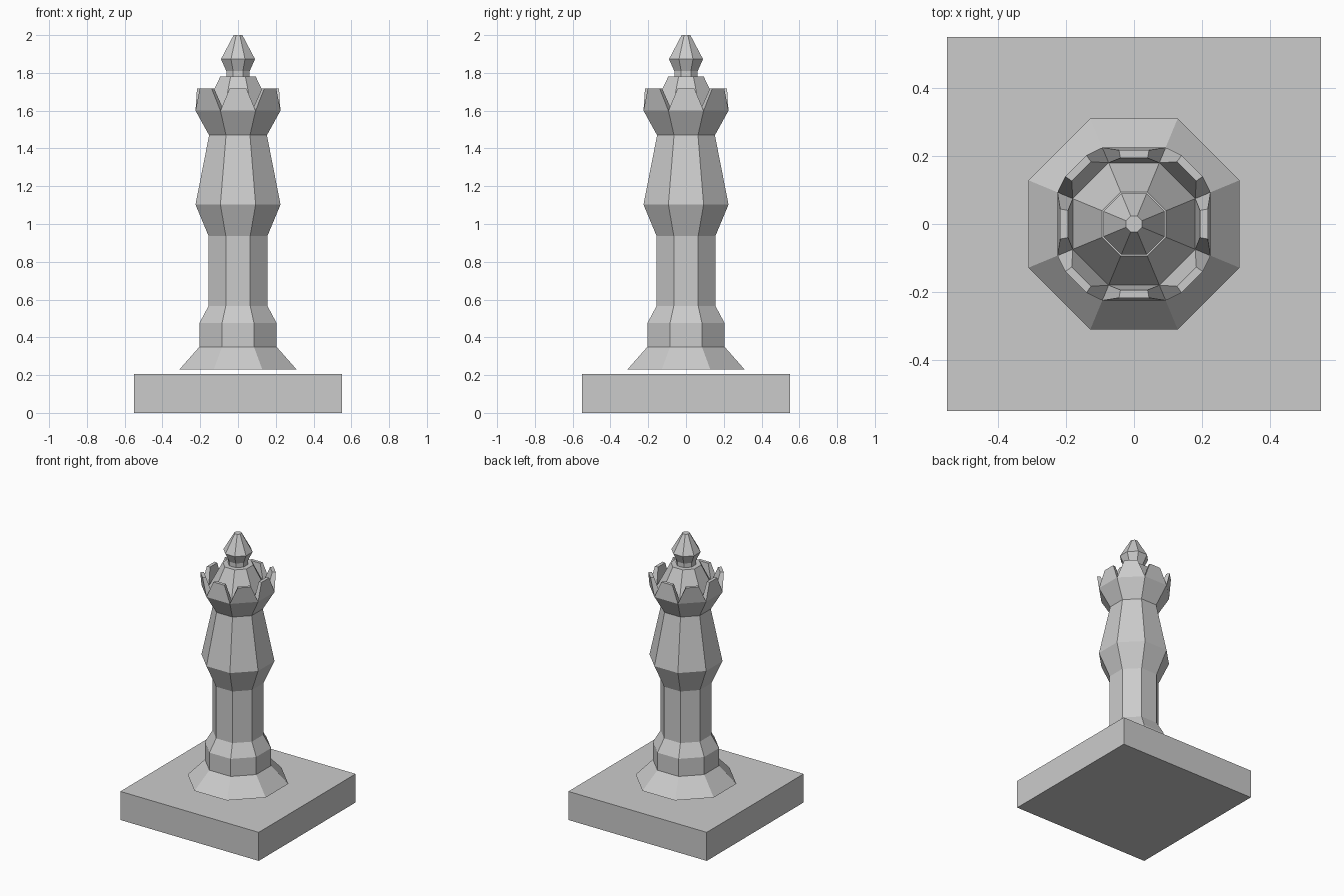
import bpy, bmesh
from math import tan, cos, sin, pi
from mathutils import Matrix

if "Cube" in bpy.data.objects:
    bpy.data.objects.remove(bpy.data.objects["Cube"])

HALF = tan(pi / 8)  # half side of an octagon with apothem 1


def make_object(name, bm):
    bmesh.ops.recalc_face_normals(bm, faces=bm.faces)
    mesh = bpy.data.meshes.new(name)
    bm.to_mesh(mesh)
    bm.free()
    obj = bpy.data.objects.new(name, mesh)
    bpy.context.collection.objects.link(obj)
    return obj


def octagonal_turning(name, profile):
    """Sweep an (apothem, z) profile around an octagon with capped ends."""
    bm = bmesh.new()
    rings = []
    for apothem, z in profile:
        r = apothem / cos(pi / 8)
        rings.append([bm.verts.new((r * cos((i + .5) * pi / 4),
                                    r * sin((i + .5) * pi / 4), z)) for i in range(8)])
    for a, b in zip(rings, rings[1:]):
        for i in range(8):
            j = (i + 1) % 8
            bm.faces.new((a[i], a[j], b[j], b[i]))
    bm.faces.new(rings[0])
    bm.faces.new(rings[-1])
    return make_object(name, bm)


# Square plinth
bm = bmesh.new()
bmesh.ops.create_cube(bm, size=1, matrix=Matrix.Translation((0, 0, .1025))
                      @ Matrix.Diagonal((1.1, 1.1, .205, 1)))
make_object("plinth", bm)

# Body from flared foot to crown rim, closing with the dome
octagonal_turning("body", [
    (.31, .23), (.204, .35), (.204, .476), (.156, .566), (.156, .937),
    (.225, 1.103), (.153, 1.47), (.225, 1.6), (.18, 1.6), (.094, 1.78)])

# Neck and pointed finial
octagonal_turning("finial", [(.062, 1.78), (.062, 1.81), (.09, 1.873), (.023, 2.0)])

# Eight tapered crown points; the diagonal ones lean outward
bm = bmesh.new()
for k in range(8):
    lean = .025 if k % 2 else 0
    turn = Matrix.Rotation(k * pi / 4, 3, 'Z')
    section = [(.225, .225 * HALF, 1.6), (.217 + lean, .044, 1.718),
               (.194 + lean, .04, 1.718), (.18, .18 * HALF, 1.6)]
    sides = []
    for s in (-1, 1):
        verts = []
        for x, y, z in section:
            v = bm.verts.new((x, s * y, z))
            v.co = turn @ v.co
            verts.append(v)
        sides.append(verts)
        bm.faces.new(verts)
    for i in range(3):
        bm.faces.new((sides[0][i], sides[0][i + 1], sides[1][i + 1], sides[1][i]))
make_object("crown_points", bm)
